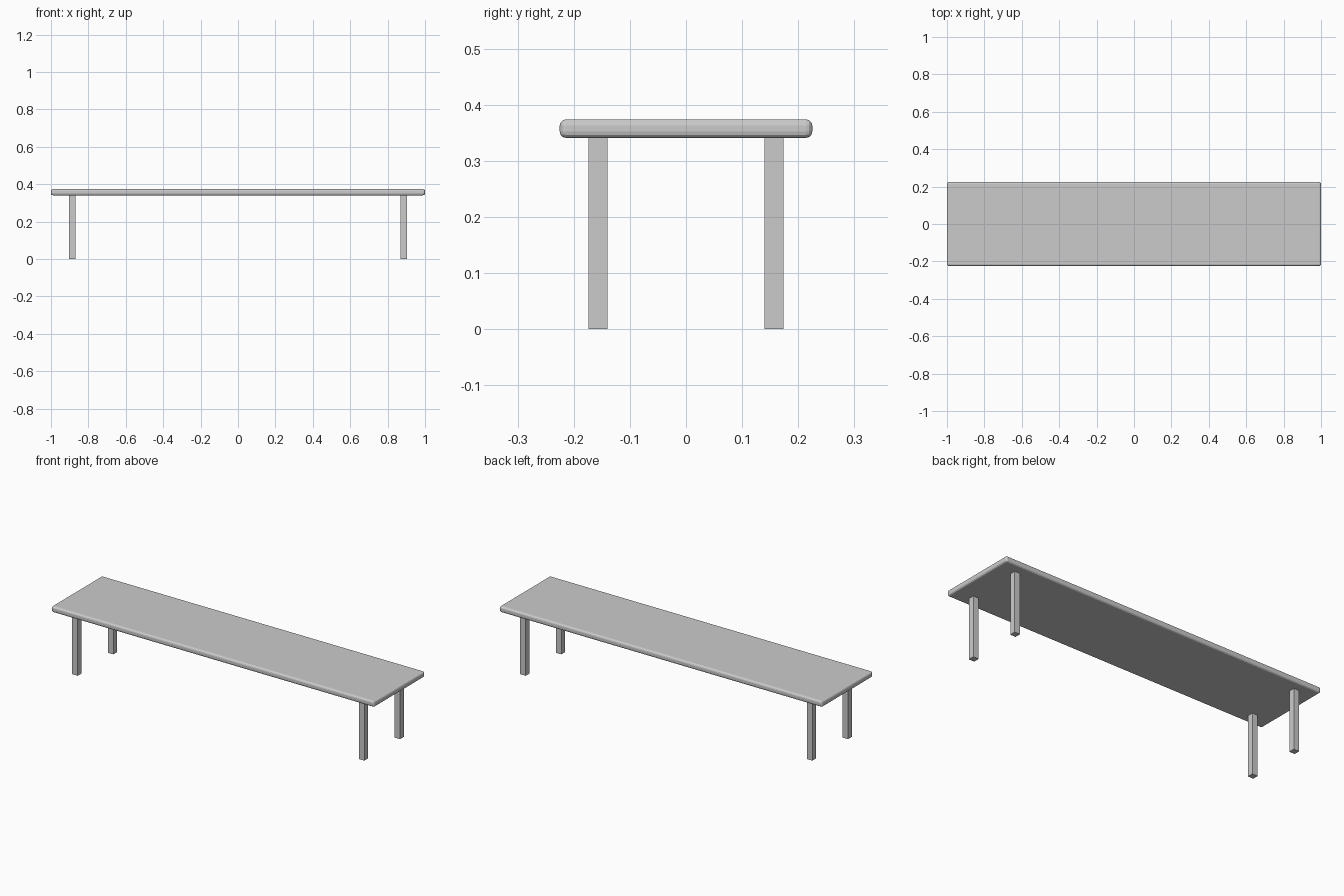
import bpy

cube = bpy.data.objects.get("Cube")
if cube:
    bpy.data.objects.remove(cube, do_unlink=True)

GREY = (0.6, 0.6, 0.6, 1.0)
grey = bpy.data.materials.new("plain grey")
grey.use_nodes = True
grey.diffuse_color = GREY
grey.node_tree.nodes["Principled BSDF"].inputs["Base Color"].default_value = GREY

HEIGHT, THICKNESS = 0.374, 0.033
LEG_HEIGHT = HEIGHT - THICKNESS
LEG_X, LEG_Y, LEG_WIDTH = 0.887, 0.157, 0.034


def box(name, size, centre):
    bpy.ops.mesh.primitive_cube_add(size=1, location=centre)
    obj = bpy.context.object
    obj.name = name
    obj.scale = size
    bpy.ops.object.transform_apply(location=False, rotation=False, scale=True)
    obj.data.materials.append(grey)
    return obj


# Seat slab with rounded edges
seat = box("seat", (2, 0.45, THICKNESS), (0, 0, HEIGHT - THICKNESS / 2))
bevel = seat.modifiers.new("rounded edges", "BEVEL")
bevel.width = 0.011
bevel.segments = 3

# Four square legs
for side, x in (("left", LEG_X), ("right", -LEG_X)):
    for end, y in (("front", -LEG_Y), ("back", LEG_Y)):
        box(f"{end}_{side}_leg", (LEG_WIDTH, LEG_WIDTH, LEG_HEIGHT),
            (x, y, LEG_HEIGHT / 2))
